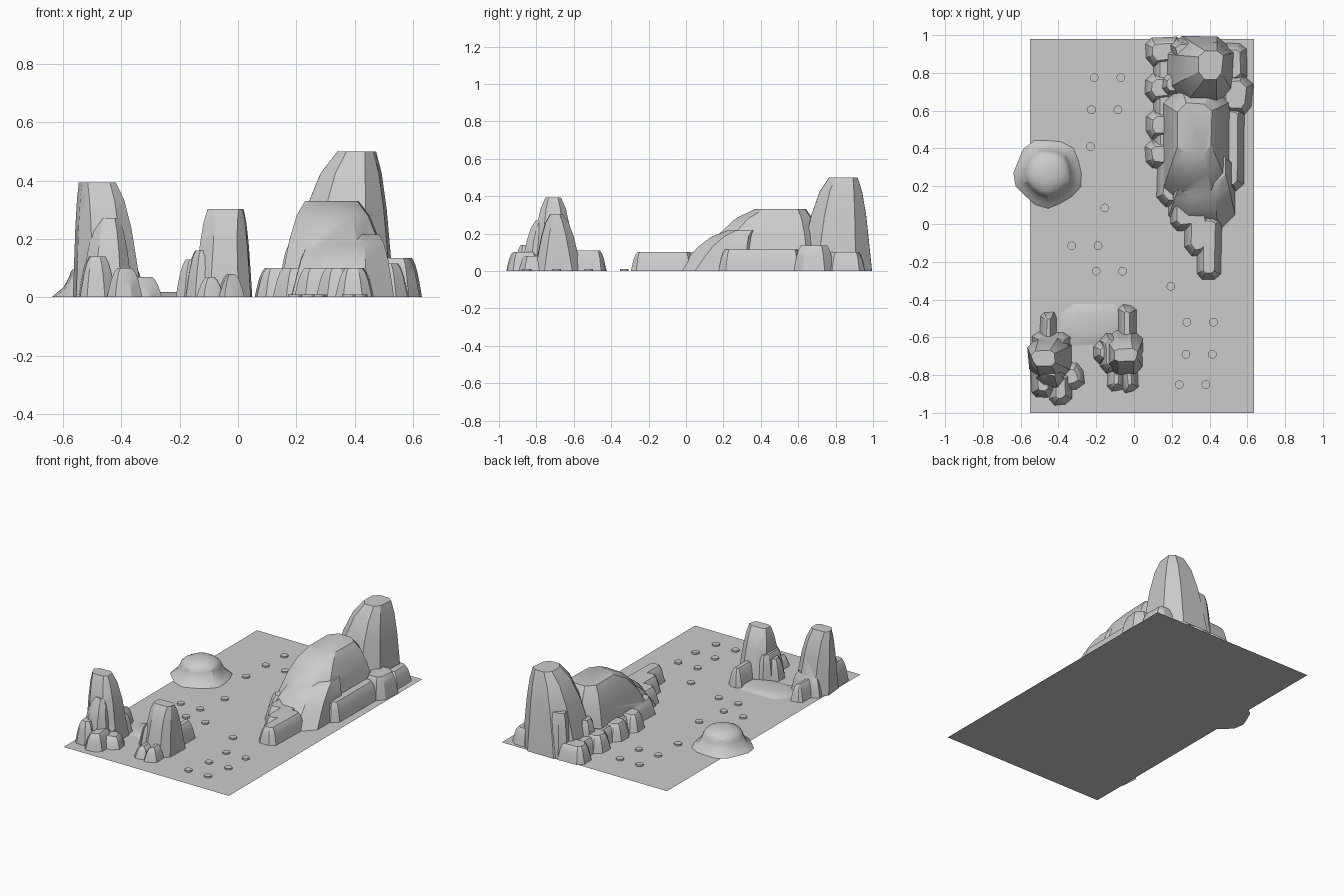
import bpy, bmesh, random
from math import cos, sin, pi, radians

if "Cube" in bpy.data.objects:
    bpy.data.objects.remove(bpy.data.objects["Cube"])

random.seed(4)


def new_object(name, bm):
    bmesh.ops.recalc_face_normals(bm, faces=bm.faces)
    me = bpy.data.meshes.new(name)
    bm.to_mesh(me)
    bm.free()
    ob = bpy.data.objects.new(name, me)
    bpy.context.collection.objects.link(ob)
    return ob


def skin(loops):
    """Bridge equal-length point loops and cap both ends."""
    bm = bmesh.new()
    rings = [[bm.verts.new(p) for p in lp] for lp in loops]
    n = len(rings[0])
    for a, b in zip(rings, rings[1:]):
        for i in range(n):
            j = (i + 1) % n
            bm.faces.new((a[i], a[j], b[j], b[i]))
    bm.faces.new(rings[0][::-1])
    bm.faces.new(rings[-1])
    return bm


def chamfered(z, x0, x1, y0, y1, jit):
    """Rectangle with cut corners, nudged by a small offset per point."""
    c = min(x1 - x0, y1 - y0) / 4
    pts = [(x0 + c, y0), (x1 - c, y0), (x1, y0 + c), (x1, y1 - c),
           (x1 - c, y1), (x0 + c, y1), (x0, y1 - c), (x0, y0 + c)]
    return [(x + jx, y + jy, z) for (x, y), (jx, jy) in zip(pts, jit)]


def crag(base, top, h):
    """Rock mass from a base box to a top box (x0, x1, y0, y1), rounded over at the top."""
    jit = [(random.uniform(-.006, .006), random.uniform(-.006, .006)) for _ in range(8)]
    loops = []
    for s in (0, .3, .6, .85, 1):
        t = .65 * s + .35 * s ** 6
        box = [a + (b - a) * t for a, b in zip(base, top)]
        loops.append(chamfered(s * h, *box, jit))
    return new_object("crag", skin(loops))


def block(x, y, w, d, h=.1):
    """Boulder from its low corner, size and height."""
    e = .035
    return crag((x, x + w, y, y + d), (x + e, x + w - e, y + e, y + d - e), h)


def finish(ob):
    bpy.ops.object.select_all(action='DESELECT')
    ob.select_set(True)
    bpy.context.view_layer.objects.active = ob
    bpy.ops.object.shade_smooth_by_angle(angle=radians(28))


def formation(name, pieces):
    """Union all pieces into one open-bottomed rock."""
    base, rest = pieces[0], pieces[1:]
    for p in rest:
        m = base.modifiers.new("join", 'BOOLEAN')
        m.operation, m.solver, m.object = 'UNION', 'EXACT', p
    dg = bpy.context.evaluated_depsgraph_get()
    me = bpy.data.meshes.new_from_object(base.evaluated_get(dg))
    base.modifiers.clear()
    base.data = me
    base.name = name
    for p in rest:
        bpy.data.objects.remove(p)
    bm = bmesh.new()
    bm.from_mesh(me)
    low = [f for f in bm.faces if all(v.co.z < 1e-4 for v in f.verts)]
    bmesh.ops.delete(bm, geom=low, context='FACES')
    bm.to_mesh(me)
    bm.free()
    finish(base)


# ground sheet
bm = bmesh.new()
bm.faces.new([bm.verts.new((x, y, 0)) for x, y in
              ((-.55, -1), (.635, -1), (.635, .98), (-.55, .98))])
new_object("ground_sheet", bm)

# large ridge: peak, shoulder and step
ridge = [crag((.16, .53, .61, .997), (.345, .468, .77, .92), .5),
         crag((.14, .53, .05, .75), (.23, .41, .37, .64), .33),
         crag((.18, .53, -.04, .4), (.26, .48, .22, .39), .215)]
# stair of foot boulders towards the front
ridge += [block(.335 - .07 * i, -.295 + .13 * i, .125 + .02 * i, .35) for i in range(4)]
# row of foot boulders along the left, with a filler behind them
ridge += [block(.06, y, .2, .155) for y in (.29, .45, .645, .835)]
ridge += [block(.1, .3, .2, .665, .088)]
# side boulders on the right, buttresses beside the peak
ridge += [block(.45, .18, .13, .45, .115), block(.45, .58, .175, .21, .135),
          block(.45, .74, .15, .22), block(.14, .67, .18, .14, .18),
          block(.19, .85, .16, .14, .28)]
formation("large_ridge", ridge)

# tall pillar, front left
formation("tall_pillar", [
    crag((-.56, -.33, -.83, -.59), (-.54, -.42, -.75, -.67), .393),
    crag((-.54, -.36, -.88, -.7), (-.48, -.41, -.8, -.72), .27),
    block(-.545, -.92, .12, .17, .14), block(-.45, -.955, .12, .18),
    block(-.4, -.88, .135, .14, .07), block(-.42, -.8, .09, .18, .15),
    block(-.54, -.68, .2, .11, .12), block(-.495, -.65, .09, .18)])

# stepped pillar, front middle
formation("stepped_pillar", [
    crag((-.15, .045, -.81, -.56), (-.105, .015, -.73, -.66), .303),
    block(-.215, -.74, .13, .12, .13), block(-.185, -.79, .13, .21, .16),
    block(-.14, -.88, .09, .16, .07), block(-.07, -.89, .09, .17, .08),
    block(-.08, -.7, .095, .27, .11)])

# low patch of earth between the two pillars
patch = crag((-.38, -.05, -.64, -.42), (-.28, -.13, -.57, -.47), .018)
patch.name = "low_patch"
finish(patch)


def wavy_ring(r, z, wave, n=16):
    loop = []
    for i in range(n):
        t = 2 * pi * i / n
        q = r * (1 + wave * cos(5 * t + 2))
        loop.append((-.455 + q * cos(t), .27 + q * sin(t), z))
    return loop


# round mound: flared skirt, wall, then a dome
skirt = [wavy_ring(.18 - .02 * i, .017 * i, .05) for i in range(3)]
dome = [wavy_ring(.122 * cos(a), .07 + .06 * sin(a), .03 * cos(a))
        for a in (pi / 2 * k / 5 for k in range(5))]
finish(new_object("round_mound", skin(skirt + dome)))

# stepping stones along the path: pairs by their middle, then single ones
pairs = [(.31, -.85), (.345, -.69), (.35, -.52), (-.13, -.25),
         (-.26, -.115), (-.155, .605), (-.14, .775)]
spots = [(x + s * .07, y) for x, y in pairs for s in (-1, 1)]
spots += [(.195, -.33), (-.155, .085), (-.23, .41)]
for i, (x, y) in enumerate(spots):
    bm = skin([[(x + .023 * cos(pi * k / 6), y + .023 * sin(pi * k / 6), z)
                for k in range(12)] for z in (0, .01)])
    finish(new_object(f"stepping_stone_{i + 1}", bm))
